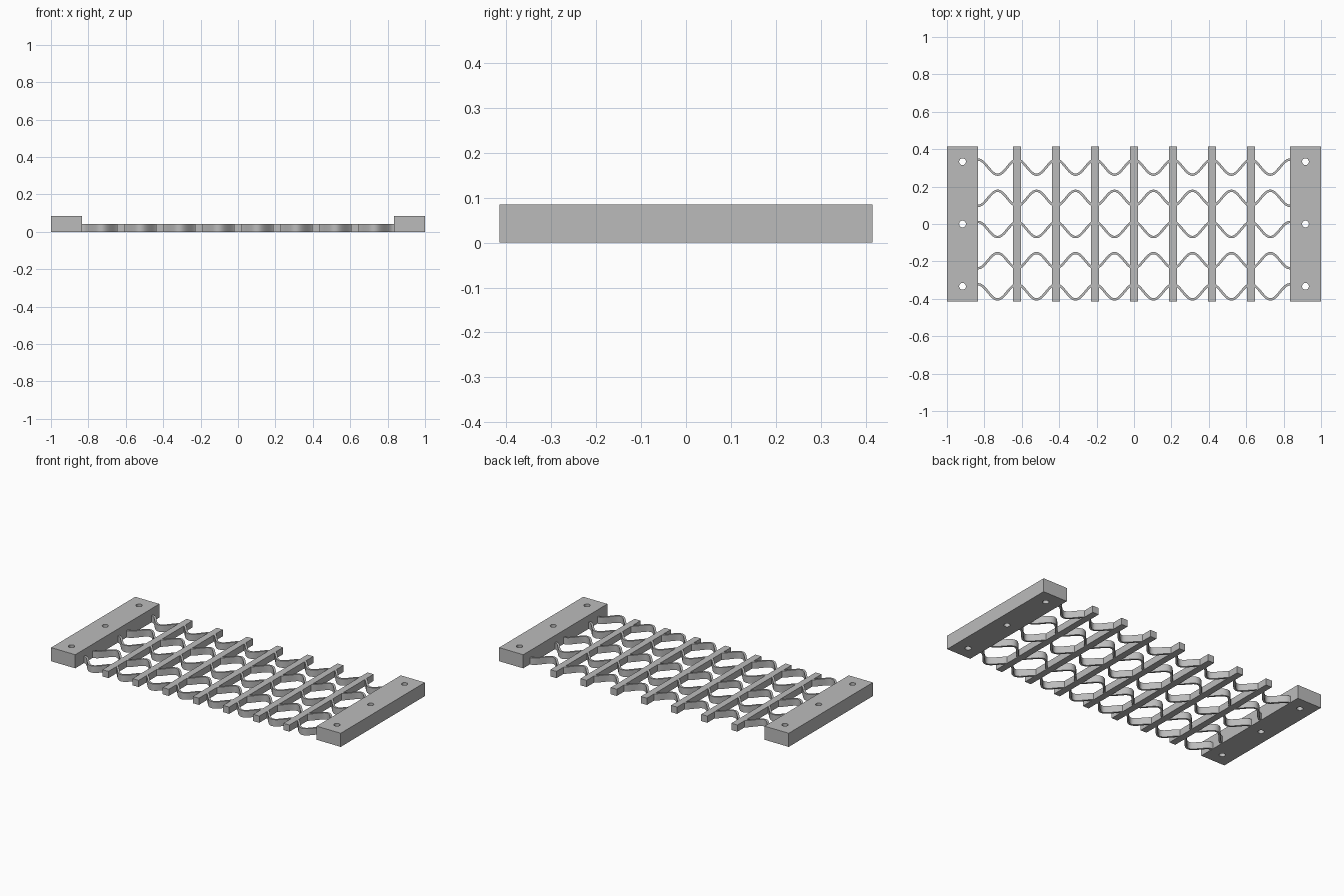
import bpy, bmesh, math

cube = bpy.data.objects.get("Cube")
if cube:
    bpy.data.objects.remove(cube, do_unlink=True)

PITCH = 5 / 24          # distance between cross bars
WIDTH = 0.83            # model depth along y
BLOCK_H, LOW_H = 0.085, 0.042
INNER = 4 * PITCH       # inner face of the end blocks

grey = bpy.data.materials.new("plain grey")
grey.use_nodes = True
colour = (0.5, 0.5, 0.5, 1)
grey.diffuse_color = colour
grey.node_tree.nodes["Principled BSDF"].inputs["Base Color"].default_value = colour


def finish(name, bm):
    bmesh.ops.recalc_face_normals(bm, faces=bm.faces)
    mesh = bpy.data.meshes.new(name)
    bm.to_mesh(mesh)
    bm.free()
    mesh.materials.append(grey)
    obj = bpy.data.objects.new(name, mesh)
    bpy.context.collection.objects.link(obj)
    return obj


def box(name, x, width, height):
    bm = bmesh.new()
    bmesh.ops.create_cube(bm, size=1)
    bmesh.ops.scale(bm, vec=(width, WIDTH, height), verts=bm.verts)
    bmesh.ops.translate(bm, vec=(x, 0, height / 2), verts=bm.verts)
    return finish(name, bm)


def drill(block, x):
    """Cut three vertical screw holes through a block."""
    bm = bmesh.new()
    for y in (-1 / 3, 0, 1 / 3):
        made = bmesh.ops.create_cone(bm, cap_ends=True, segments=32,
                                     radius1=0.018, radius2=0.018, depth=0.4)
        bmesh.ops.translate(bm, vec=(x, y, 0), verts=made["verts"])
    cutter = finish("hole_cutter", bm)
    cutter.hide_render = True
    mod = block.modifiers.new("holes", "BOOLEAN")
    mod.object, mod.operation, mod.solver = cutter, "DIFFERENCE", "EXACT"
    bpy.context.view_layer.objects.active = block
    bpy.ops.object.modifier_apply(modifier=mod.name)
    bpy.data.objects.remove(cutter, do_unlink=True)


def wave_strip(name, middle, amplitude, thickness=0.0125, steps=24):
    """Upright ribbon following a cosine, offset along its normal."""
    bm = bmesh.new()
    k = 2 * math.pi / PITCH
    count = 8 * steps
    rings = []
    for i in range(count + 1):
        x = -INNER + 2 * INNER * i / count
        y = middle + amplitude * math.cos(k * x)
        slope = -amplitude * k * math.sin(k * x)
        length = math.hypot(1, slope)
        nx, ny = -slope / length * thickness / 2, thickness / 2 / length
        rings.append([bm.verts.new((x + s * nx, y + s * ny, z))
                      for s, z in ((-1, 0), (1, 0), (1, LOW_H), (-1, LOW_H))])
    for a, b in zip(rings, rings[1:]):
        for j in range(4):
            n = (j + 1) % 4
            bm.faces.new((a[j], a[n], b[n], b[j]))
    bm.faces.new(rings[0])
    bm.faces.new(rings[-1])
    obj = finish(name, bm)
    bpy.ops.object.select_all(action="DESELECT")
    obj.select_set(True)
    bpy.context.view_layer.objects.active = obj
    bpy.ops.object.shade_smooth_by_angle(angle=math.radians(30))


# End blocks with screw holes
for side, label in ((-1, "right"), (1, "left")):
    centre = side * (1 + INNER) / 2
    drill(box(label + "_end_block", centre, 1 - INNER, BLOCK_H), centre)

# Straight cross bars
for i in range(-3, 4):
    box(f"cross_bar_{i + 4}", i * PITCH, 0.0417, LOW_H)

# Wavy spring strips, alternately mirrored
for i in range(5):
    wave_strip(f"spring_strip_{i + 1}", 0.304 - i / 6, 0.0405 * (-1) ** i)
